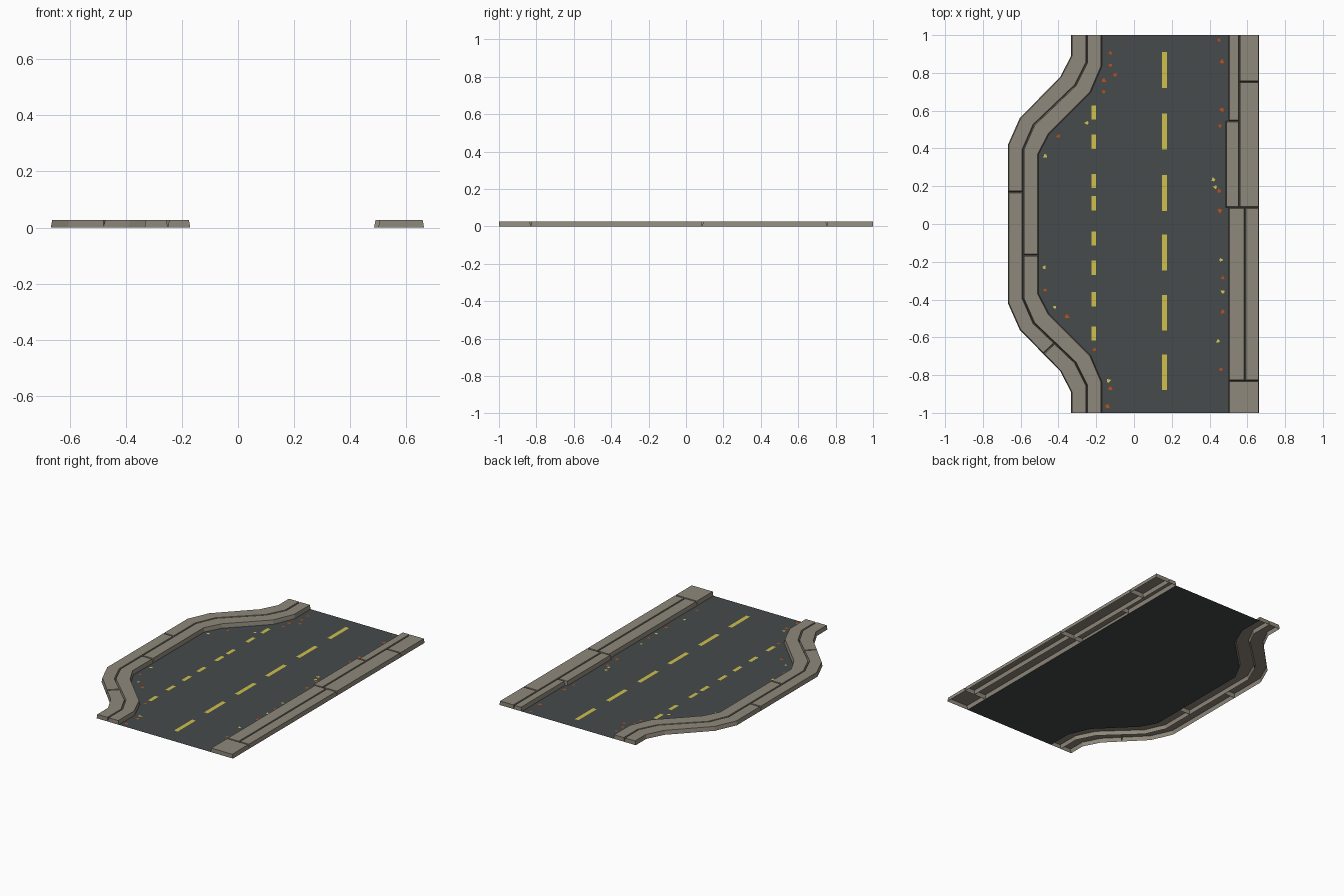
import bpy, bmesh, math, random
from mathutils import Vector

if "Cube" in bpy.data.objects:
    bpy.data.objects.remove(bpy.data.objects["Cube"])

random.seed(4)
HEIGHT, TAPER = 0.027, 0.005


def material(name, rgb):
    m = bpy.data.materials.new(name)
    m.diffuse_color = (*rgb, 1)
    m.use_nodes = True
    m.node_tree.nodes["Principled BSDF"].inputs["Base Color"].default_value = m.diffuse_color
    return m


STONE = material("warm grey stone", (0.275, 0.246, 0.198))
ASPHALT = material("dark asphalt", (0.061, 0.070, 0.072))
YELLOW = material("faded yellow paint", (0.62, 0.53, 0.07))
LEAF_YELLOW = material("yellow leaf", (0.66, 0.58, 0.09))
LEAF_ORANGE = material("orange leaf", (0.53, 0.08, 0.01))


def add_object(name, bm, mat):
    me = bpy.data.meshes.new(name)
    bm.to_mesh(me)
    bm.free()
    me.materials.append(mat)
    ob = bpy.data.objects.new(name, me)
    bpy.context.collection.objects.link(ob)
    return ob


def inset_ring(ring, d):
    """Mitred inward offset of an anticlockwise outline; tile ends stay at y = +-1."""
    out = []
    for i, p in enumerate(ring):
        a = (p - ring[i - 1]).normalized()
        b = (ring[(i + 1) % len(ring)] - p).normalized()
        n1, n2 = Vector((-a.y, a.x)), Vector((-b.y, b.x))
        q = p + (n1 + n2) * d / (1 + n1.dot(n2))
        if abs(p.y) > 0.999:
            q.y = p.y
        out.append(q)
    return out


def kerb_block(name, left, right):
    """Open-bottomed tapered block between two edges, both listed from +y to -y."""
    n = len(left)
    ring = [Vector(p) for p in left] + [Vector(p) for p in reversed(right)]
    bm = bmesh.new()
    low = [bm.verts.new((p.x, p.y, 0)) for p in ring]
    top = [bm.verts.new((p.x, p.y, HEIGHT)) for p in inset_ring(ring, TAPER)]
    m = len(ring)
    for i in range(m):
        j = (i + 1) % m
        bm.faces.new((low[i], low[j], top[j], top[i]))
    for i in range(n - 1):
        bm.faces.new((top[i], top[i + 1], top[m - 2 - i], top[m - 1 - i]))
    add_object(name, bm, STONE)


def mirrored(half):
    return half + [(x, -y) for x, y in reversed(half)]


# Edges of the curved left kerb, from +y to -y
outer = mirrored([(-.333, 1), (-.333, .89), (-.39, .78), (-.605, .56), (-.667, .42)])
middle = mirrored([(-.25, 1), (-.25, .855), (-.31, .735), (-.53, .525), (-.587, .395)])
inner = mirrored([(-.17, 1), (-.17, .835), (-.23, .695), (-.45, .475), (-.505, .37)])

# Left kerb: outer row of three blocks, inner row of two
oj1, mj1 = [(-.667, .17)], [(-.587, .17)]
oj2, mj2 = [(-.48, -.688)], [(-.42, -.63)]
kerb_block("left_kerb_outer_back", outer[:5] + oj1, middle[:5] + mj1)
kerb_block("left_kerb_outer_middle", oj1 + outer[5:7] + oj2, mj1 + middle[5:7] + mj2)
kerb_block("left_kerb_outer_front", oj2 + outer[7:], mj2 + middle[7:])
mj3, ij3 = [(-.587, -.165)], [(-.505, -.165)]
kerb_block("left_kerb_inner_back", middle[:5] + mj3, inner[:5] + ij3)
kerb_block("left_kerb_inner_front", mj3 + middle[5:], ij3 + inner[5:])

# Right kerb: straight blocks as x0, x1, y0, y1
for i, (x0, x1, y0, y1) in enumerate([
        (.50, .557, .545, 1), (.485, .557, .087, .545),
        (.557, .663, .753, 1), (.557, .663, .087, .753),
        (.50, .588, -.83, .087), (.588, .663, -.83, .087),
        (.50, .663, -1, -.83)]):
    kerb_block(f"right_kerb_block_{i + 1}", [(x0, y1), (x0, y0)], [(x1, y1), (x1, y0)])

# Road surface following the left kerb
bm = bmesh.new()
lv = [bm.verts.new((x, y, 0)) for x, y in inner]
rv = [bm.verts.new((.50, y, 0)) for x, y in inner]
for i in range(len(lv) - 1):
    bm.faces.new((lv[i], lv[i + 1], rv[i + 1], rv[i]))
add_object("road_surface", bm, ASPHALT)


# Painted lane dashes
def dashes(name, x, width, length, centres):
    bm = bmesh.new()
    for c in centres:
        bm.faces.new([bm.verts.new((x + sx * width / 2, c + sy * length / 2, .002))
                      for sx, sy in ((-1, -1), (1, -1), (1, 1), (-1, 1))])
    add_object(name, bm, YELLOW)


dashes("centre_line_dashes", .162, .027, .19, [.815, .49, .165, -.15, -.47, -.785])
dashes("bay_line_dashes", -.213, .024, .076,
       [.59, .435, .228, .11, -.077, -.232, -.398, -.58])


# Fallen leaves in the gutters
def leaves(name, mat, spots):
    bm = bmesh.new()
    for x, y in spots:
        a, r = random.uniform(0, math.tau), random.uniform(.012, .017)
        bm.faces.new([bm.verts.new((x + r * k * math.cos(a + t), y + r * k * math.sin(a + t), .003))
                      for t, k in ((0, 1), (1.9, .8), (3.3, .7), (4.4, .8))])
    add_object(name, bm, mat)


leaves("orange_leaves", LEAF_ORANGE, [
    (-.125, .905), (-.125, .84), (-.10, .79), (-.16, .76), (-.16, .70), (-.40, .465),
    (.45, .975), (.465, .86), (.465, .605), (.455, .52), (.45, .175), (.455, .07),
    (.47, -.285), (.47, -.465), (.46, -.77), (-.47, -.35), (-.355, -.49),
    (-.21, -.665), (-.125, -.87), (-.14, -.965)])
leaves("yellow_leaves", LEAF_YELLOW, [
    (-.25, .535), (-.47, .36), (-.475, -.23), (-.42, -.44), (-.135, -.83),
    (.42, .235), (.43, .195), (.46, -.19), (.47, -.36), (.445, -.62)])
